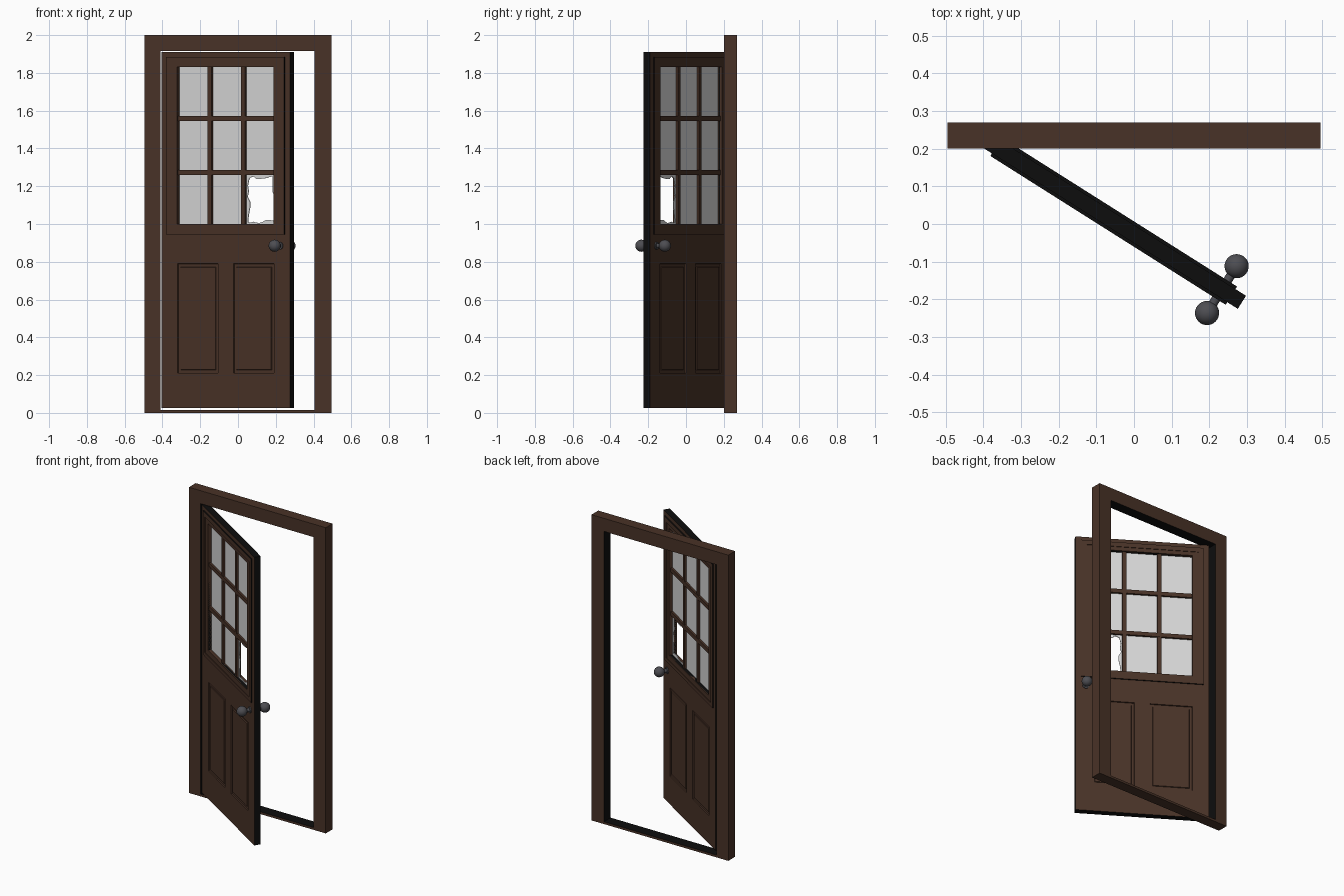
import bpy, bmesh, math, random
from mathutils import Matrix, Vector

if "Cube" in bpy.data.objects:
    bpy.data.objects.remove(bpy.data.objects["Cube"])

random.seed(4)

def material(name, rgb):
    m = bpy.data.materials.new(name)
    m.diffuse_color = (*rgb, 1)
    m.use_nodes = True
    m.node_tree.nodes["Principled BSDF"].inputs["Base Color"].default_value = m.diffuse_color
    return m

WOOD = material("brown wood", (0.066, 0.032, 0.020))
EDGE = material("black edge", (0.004, 0.004, 0.004))
GLASS = material("pale glass", (0.68, 0.68, 0.68))
METAL = material("dark metal", (0.075, 0.075, 0.085))

# Door-leaf space: x along the width, y through the thickness, swung open at the hinge
SWING = Matrix.Translation((-0.405, 0.205, 0)) @ Matrix.Rotation(math.radians(-32.3), 4, 'Z')
W, T = 0.805, 0.041
U0, U1, Z0, Z1 = 0.10, 0.705, 1.0, 1.83      # window opening

def finish(bm, name, mats, matrix=None, recalc=True):
    if recalc:
        bmesh.ops.recalc_face_normals(bm, faces=bm.faces[:])
    me = bpy.data.meshes.new(name)
    bm.to_mesh(me)
    bm.free()
    for m in mats:
        me.materials.append(m)
    ob = bpy.data.objects.new(name, me)
    bpy.context.collection.objects.link(ob)
    if matrix:
        ob.matrix_world = matrix
    return ob

def box(name, lo, hi, mat, matrix=None):
    bm = bmesh.new()
    lo, hi = Vector(lo), Vector(hi)
    bmesh.ops.create_cube(bm, size=1, matrix=Matrix.Translation((lo + hi) / 2)
                          @ Matrix.Diagonal((*(hi - lo), 1)))
    return finish(bm, name, [mat], matrix)

def ring(name, outer, inner, y0, y1, out_black, in_black, matrix=None):
    """Rectangular frame; rectangles are (x0, x1, z0, z1)."""
    bm = bmesh.new()
    def loop(r, y):
        return [bm.verts.new((x, y, z)) for x, z in
                ((r[0], r[2]), (r[1], r[2]), (r[1], r[3]), (r[0], r[3]))]
    loops = [loop(outer, y0), loop(inner, y0), loop(inner, y1), loop(outer, y1)]
    for k in range(4):
        a, b = loops[k], loops[(k + 1) % 4]
        for i in range(4):
            j = (i + 1) % 4
            f = bm.faces.new((a[i], a[j], b[j], b[i]))
            f.material_index = int((k == 1 and in_black) or (k == 3 and out_black))
    return finish(bm, name, [WOOD, EDGE], matrix)

# Fixed door frame with dark inner reveals
ring("door_frame", (-0.495, 0.495, 0, 2), (-0.41, 0.405, 0.015, 1.915), 0.2, 0.27, False, True)

# Door leaf: gridded slab with a window opening and recessed panels on both faces
bm = bmesh.new()
us = [0, U0, 0.355, 0.45, U1, W]
zs = [0.025, 0.21, 0.79, Z0, Z1, 1.91]
panels = []
sides = [[[bm.verts.new((u, y, z)) for z in zs] for u in us] for y in (0, T)]
for s, g in enumerate(sides):
    for i in range(5):
        for j in range(5):
            if j == 3 and 1 <= i <= 3:
                continue
            q = [g[i][j], g[i + 1][j], g[i + 1][j + 1], g[i][j + 1]]
            f = bm.faces.new(q if s == 0 else q[::-1])
            if j == 1 and i in (1, 3):
                panels.append(f)
a, b = sides
for e in [e for e in bm.edges if e.is_boundary and e.verts[0].co.y < T / 2]:
    idx = [(us.index(min(us, key=lambda u: abs(u - v.co.x))),
            zs.index(min(zs, key=lambda z: abs(z - v.co.z)))) for v in e.verts]
    (i, j), (k, l) = idx
    f = bm.faces.new((a[i][j], a[k][l], b[k][l], b[i][j]))
    f.material_index = 1
bmesh.ops.recalc_face_normals(bm, faces=bm.faces[:])
bmesh.ops.inset_individual(bm, faces=panels, thickness=0.002, depth=-0.007)
bmesh.ops.inset_individual(bm, faces=panels, thickness=0.022, depth=0.0)
bmesh.ops.inset_individual(bm, faces=panels, thickness=0.003, depth=0.005)
finish(bm, "door_leaf", [WOOD, EDGE], SWING)

# Stepped moulding around the window
steps = [(0.033, 0.772, 0.945, 1.885), (0.063, 0.742, 0.968, 1.855), (U0, U1, Z0, Z1)]
ring("window_moulding_outer", steps[0], steps[1], -0.008, T + 0.008, True, False, SWING)
ring("window_moulding_inner", steps[1], steps[2], -0.004, T + 0.004, False, False, SWING)

# Glazing bars
BAR = 0.026
pw, ph = (U1 - U0 - 2 * BAR) / 3, (Z1 - Z0 - 2 * BAR) / 3
for i in (0, 1):
    u = U0 + pw + i * (pw + BAR)
    z = Z0 + ph + i * (ph + BAR)
    box(f"upright_bar_{i}", (u, 0.006, Z0), (u + BAR, T - 0.006, Z1), WOOD, SWING)
    box(f"cross_bar_{i}", (U0, 0.005, z), (U1, T - 0.005, z + BAR), WOOD, SWING)

# Glass panes; the lower pane by the knob is broken
for i in range(3):
    for j in range(3):
        u, z = U0 + i * (pw + BAR), Z0 + j * (ph + BAR)
        if (i, j) != (2, 0):
            box(f"pane_{i}_{j}", (u, T / 2 - 0.002, z), (u + pw, T / 2 + 0.002, z + ph), GLASS, SWING)
            continue
        bm = bmesh.new()
        n = 9
        corners = [(u, z), (u + pw, z), (u + pw, z + ph), (u, z + ph)]
        rim, tips = [], []
        for c in range(4):
            p, q = Vector(corners[c]), Vector(corners[(c + 1) % 4])
            for k in range(n):
                o = p.lerp(q, k / n)
                d = random.uniform(0.004, 0.024)
                t = (min(max(o.x, u + d), u + pw - d), min(max(o.y, z + d), z + ph - d))
                rim.append(bm.verts.new((o.x, T / 2, o.y)))
                tips.append(bm.verts.new((t[0], T / 2, t[1])))
        m = len(rim)
        for k in range(m):
            bm.faces.new((rim[k], rim[(k + 1) % m], tips[(k + 1) % m], tips[k]))
        ob = finish(bm, "broken_pane", [GLASS], SWING)
        mod = ob.modifiers.new("thickness", 'SOLIDIFY')
        mod.thickness, mod.offset = 0.004, 0

# Door knobs, roses and spindle
def knob_part(name, radius, y, depth=None):
    bm = bmesh.new()
    at = Matrix.Translation((0.742, y, 0.885)) @ Matrix.Rotation(math.pi / 2, 4, 'X')
    if depth is None:
        bmesh.ops.create_uvsphere(bm, u_segments=32, v_segments=16, radius=radius, matrix=at)
    else:
        bmesh.ops.create_cone(bm, cap_ends=True, segments=24, radius1=radius,
                              radius2=radius, depth=depth, matrix=at)
    ob = finish(bm, name, [METAL], SWING)
    bpy.ops.object.select_all(action='DESELECT')
    bpy.context.view_layer.objects.active = ob
    ob.select_set(True)
    bpy.ops.object.shade_smooth_by_angle()

knob_part("knob_spindle", 0.012, T / 2, 0.14)
for side, label in ((-1, "front"), (1, "back")):
    knob_part(f"{label}_knob", 0.032, T / 2 + side * 0.0735)
    knob_part(f"{label}_rose", 0.02, T / 2 + side * (T / 2 + 0.003), 0.008)
